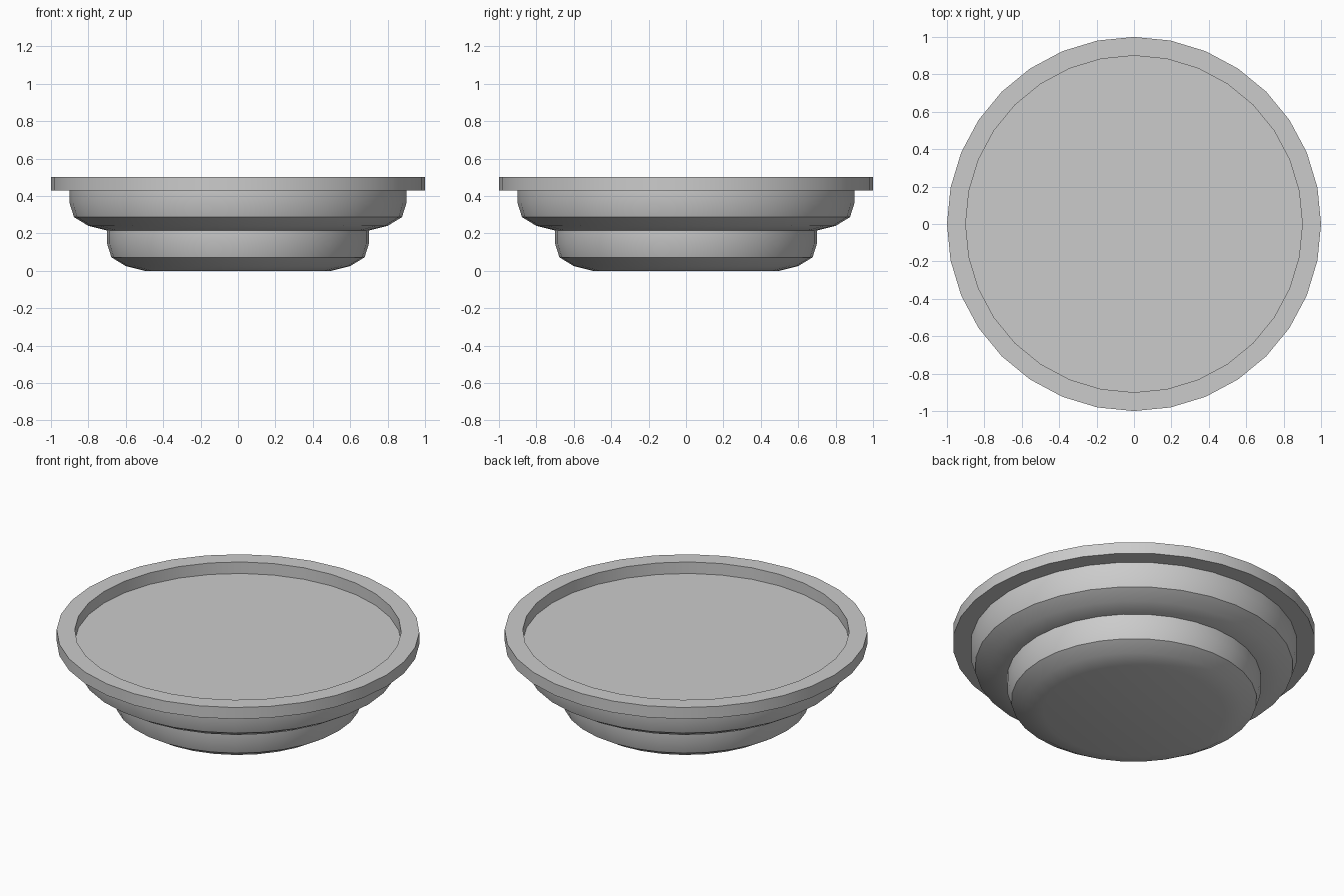
import bpy, bmesh, math

if "Cube" in bpy.data.objects:
    bpy.data.objects.remove(bpy.data.objects["Cube"])

SIDES = 32


def lathe(name, profile, closed=False):
    """Revolve (radius, z) points around z; radius 0 makes a centre point."""
    bm = bmesh.new()
    verts = [bm.verts.new((r, 0, z)) for r, z in profile]
    pairs = list(zip(verts, verts[1:]))
    if closed:
        pairs.append((verts[-1], verts[0]))
    edges = [bm.edges.new(p) for p in pairs]
    bmesh.ops.spin(bm, geom=verts + edges, cent=(0, 0, 0), axis=(0, 0, 1),
                   angle=2 * math.pi, steps=SIDES)
    bmesh.ops.remove_doubles(bm, verts=bm.verts, dist=1e-4)
    bmesh.ops.recalc_face_normals(bm, faces=bm.faces)
    mesh = bpy.data.meshes.new(name)
    bm.to_mesh(mesh)
    bm.free()
    obj = bpy.data.objects.new(name, mesh)
    bpy.context.collection.objects.link(obj)
    bpy.ops.object.select_all(action='DESELECT')
    obj.select_set(True)
    bpy.context.view_layer.objects.active = obj
    bpy.ops.object.shade_smooth_by_angle(angle=math.radians(30))
    return obj


def rounded_tier(name, radius, z, height):
    """Solid drum with a rounded lower edge."""
    curve = [(0.2, 0.0), (0.1, 0.025), (0.023, 0.072), (0.0, 0.145)]
    profile = [(0, z)] + [(radius - inset, z + up) for inset, up in curve]
    profile += [(radius, z + height), (0, z + height)]
    return lathe(name, profile)


# Two stacked bowl tiers
rounded_tier("lower_tier", 0.7, 0.0, 0.215)
rounded_tier("upper_tier", 0.9, 0.215, 0.215)

# Raised rim around the flat floor
lathe("rim", [(0.9, 0.43), (1.0, 0.43), (1.0, 0.5), (0.9, 0.5)], closed=True)
